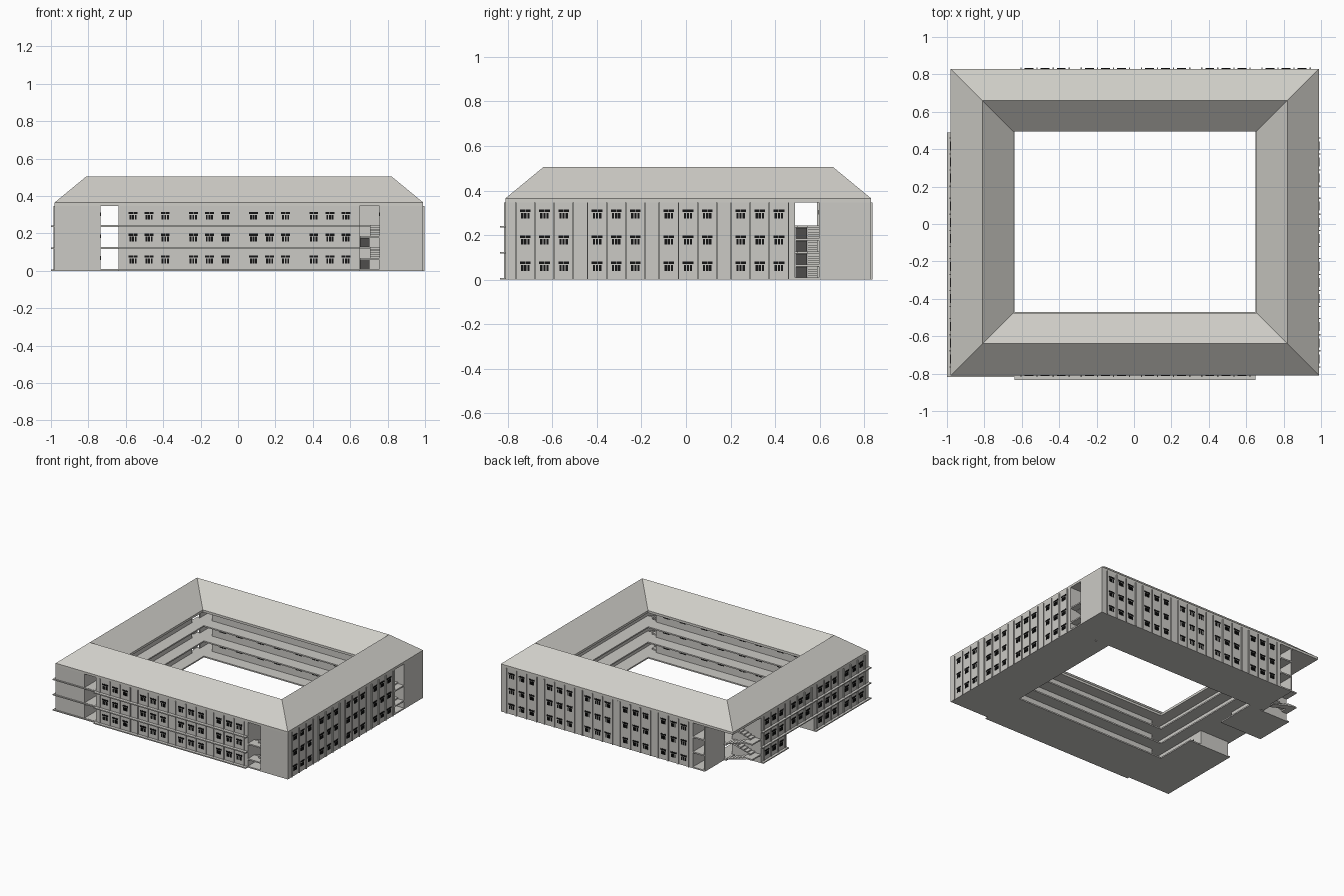
import bpy, bmesh
from mathutils import Vector

if "Cube" in bpy.data.objects:
    bpy.data.objects.remove(bpy.data.objects["Cube"])


def material(name, rgb):
    m = bpy.data.materials.new(name)
    m.use_nodes = True
    m.diffuse_color = (*rgb, 1)
    m.node_tree.nodes["Principled BSDF"].inputs["Base Color"].default_value = (*rgb, 1)
    return m


WALL = material("warm grey plaster", (0.60, 0.59, 0.56))
ROOF = material("pale grey roof", (0.63, 0.62, 0.58))
GLASS = material("black glass", (0.006, 0.006, 0.006))


def finish(name, bm, mat):
    bmesh.ops.recalc_face_normals(bm, faces=bm.faces)
    me = bpy.data.meshes.new(name)
    bm.to_mesh(me)
    bm.free()
    me.materials.append(mat)
    ob = bpy.data.objects.new(name, me)
    bpy.context.collection.objects.link(ob)


def boxes(name, mat, items):
    """One object from (x0, x1, y0, y1, z0, z1) boxes."""
    bm = bmesh.new()
    for x0, x1, y0, y1, z0, z1 in items:
        vs = bmesh.ops.create_cube(bm, size=1)["verts"]
        for v in vs:
            v.co = ((x0 + x1) / 2 + v.co.x * (x1 - x0),
                    (y0 + y1) / 2 + v.co.y * (y1 - y0),
                    (z0 + z1) / 2 + v.co.z * (z1 - z0))
    finish(name, bm, mat)


# Plan: outer edge (L, R, F, B), courtyard edge and room walls behind the galleries
L, R, F, B = -0.98, 0.99, -0.81, 0.83
CL, CR, CF, CB = -0.64, 0.65, -0.47, 0.50
WL, WR, WF, WB = -0.735, 0.757, -0.565, 0.597
EAVE, SOFFIT, RIDGE = 0.365, 0.347, 0.505
STOREY, SLAB = 0.117, 0.01
LEVELS = [0, STOREY, 2 * STOREY]
PASS0, PASS1 = -0.15, 0.18
STAIR = 0.22

# Room blocks
boxes("front_rooms", WALL, [(CL, CR, F, WF, 0, SOFFIT)])
boxes("back_rooms", WALL, [(CL, R, WB, B, 0, SOFFIT)])
boxes("right_rooms", WALL, [(WR, R, F, CB - 0.01, 0, SOFFIT)])
boxes("left_rooms", WALL, [(L, WL, F, PASS0, 0, STOREY),
                           (L, WL, PASS1, CB - 0.01, 0, STOREY),
                           (L, WL, F, CB - 0.01, STOREY, SOFFIT)])
boxes("corner_screen_wall", WALL, [(WL - 0.006, WL, WB - 0.01, B, 0, SOFFIT)])

# Gallery floors around the courtyard, cut at the ground passage
floors = []
for z in LEVELS:
    t = z + SLAB
    floors += [(WL, WR, WF, CF, z, t),
               (L + STAIR, R - STAIR, CB, WB, z, t),
               (CR, WR, F + STAIR, WB, z, t)]
    if z:
        floors.append((WL, CL, F, B, z, t))
    else:
        floors += [(WL, CL, F, PASS0, z, t), (WL, CL, PASS1, B, z, t),
                   (CR, WR, F, F + STAIR, z, t), (R - STAIR, R, CB - 0.01, WB, z, t)]
boxes("gallery_floors", WALL, floors)

# Projecting ledges on the front and left
ledges = []
for z in LEVELS:
    t = z + 0.008
    ledges += [(CL, CR, F - 0.025, F, z, t), (L - 0.02, CL, F - 0.008, F, z, t)]
    spans = [(F, CB - 0.01)] if z else [(F, PASS0), (PASS1, CB - 0.01)]
    ledges += [(L - 0.02, L, a, b, z, t) for a, b in spans]
boxes("outer_ledges", WALL, ledges)

# Hipped ring roof
bm = bmesh.new()


def ring(inset, z):
    pts = [(L + inset, F + inset), (R - inset, F + inset),
           (R - inset, B - inset), (L + inset, B - inset)]
    return [bm.verts.new((x, y, z)) for x, y in pts]


loops = [ring(0, SOFFIT), ring(0, EAVE), ring(0.17, RIDGE), ring(0.335, EAVE), ring(0.335, SOFFIT)]
for a, b in zip(loops, loops[1:] + loops[:1]):
    for i in range(4):
        j = (i + 1) % 4
        bm.faces.new((a[i], a[j], b[j], b[i]))
finish("hipped_roof", bm, ROOF)


# Half-turn stairs: out to a landing at the facade, then back in
def stairs(name, origin, inward, side, width=0.105, steps=6, landing=0.05):
    o, inward, side = Vector(origin), Vector(inward), Vector(side)
    half = STOREY / 2
    bm = bmesh.new()

    def prism(profile, w0, w1):
        ends = [[bm.verts.new(o + inward * d + side * w + Vector((0, 0, z)))
                 for d, z in profile] for w in (w0, w1)]
        n = len(profile)
        bm.faces.new(ends[0])
        bm.faces.new(ends[1][::-1])
        for i in range(n):
            j = (i + 1) % n
            bm.faces.new((ends[0][i], ends[0][j], ends[1][j], ends[1][i]))

    def flight(d0, d1, z, w0, w1):
        pts = [(d0, z)]
        for i in range(steps):
            zz = z + half * (i + 1) / steps
            pts += [(d0 + (d1 - d0) * i / steps, zz), (d0 + (d1 - d0) * (i + 1) / steps, zz)]
        pts += [(d1, z + half - 0.012)]
        prism(pts[1:] + [(d0, z)], w0, w1)

    for z in LEVELS[:2]:
        z += SLAB
        flight(STAIR, landing, z, 0, width * 0.49)
        flight(landing, STAIR, z + half, width * 0.51, width)
        prism([(0, z + half - SLAB), (landing, z + half - SLAB),
               (landing, z + half), (0, z + half)], 0, width)
    finish(name, bm, WALL)


stairs("right_stairs", (R, CB - 0.009, 0), (-1, 0, 0), (0, 1, 0))
stairs("left_stairs", (L, WB, 0), (1, 0, 0), (0, -1, 0))
stairs("front_stairs", (CR + 0.001, F, 0), (0, 1, 0), (1, 0, 0))


# Windows and fins, laid out along a facade
def plate(axis, plane, out, c, w, z0, z1, thick):
    a, b = sorted((plane - out * 0.001, plane + out * thick))
    span = (c - w / 2, c + w / 2)
    return (*span, a, b, z0, z1) if axis == "x" else (a, b, *span, z0, z1)


PITCH, GAP = 0.322, 0.086


def facade(name, axis, plane, out, first, groups, passage=False):
    panes, fins = [], []
    for g in range(groups):
        mid = first + g * PITCH
        for k in (-1, 0, 1):
            c = mid + k * GAP
            for z in LEVELS:
                if passage and z == 0 and PASS0 - 0.02 < c < PASS1 + 0.02:
                    continue
                for dx in (-0.0125, 0.0125):
                    panes.append(plate(axis, plane, out, c + dx, 0.023, z + 0.070, z + 0.081, 0.003))
                for dx in (-0.014, 0, 0.014):
                    panes.append(plate(axis, plane, out, c + dx, 0.010, z + 0.040, z + 0.065, 0.003))
        for k in range(4):
            c = mid + (k - 1.5) * GAP
            low = STOREY if passage and PASS0 < c < PASS1 else 0
            fins.append(plate(axis, plane, out, c, 0.006, low, SOFFIT, 0.007))
    boxes(name + "_windows", GLASS, panes)
    boxes(name + "_fins", WALL, fins)


facade("front", "x", F, -1, -0.475, 4)
facade("back", "x", B, 1, -0.475, 5)
facade("right", "y", R, 1, -0.635, 4)
facade("left", "y", L, -1, -0.635, 4, passage=True)


# High strip windows facing the galleries
def gallery_windows(name, axis, plane, out, first, groups, passage=False):
    items = []
    for g in range(groups):
        for dx in (-0.07, 0.07):
            c = first + g * PITCH + dx
            for z in LEVELS:
                if not (passage and z == 0 and PASS0 - 0.03 < c < PASS1 + 0.03):
                    for s in (-0.014, 0.014):
                        items.append(plate(axis, plane, out, c + s, 0.025, z + 0.058, z + 0.078, 0.003))
    boxes(name, GLASS, items)


gallery_windows("front_gallery_windows", "x", WF, 1, -0.475, 4)
gallery_windows("back_gallery_windows", "x", WB, -1, -0.475, 4)
gallery_windows("right_gallery_windows", "y", WR, -1, -0.32, 3)
gallery_windows("left_gallery_windows", "y", WL, 1, -0.32, 3, passage=True)
